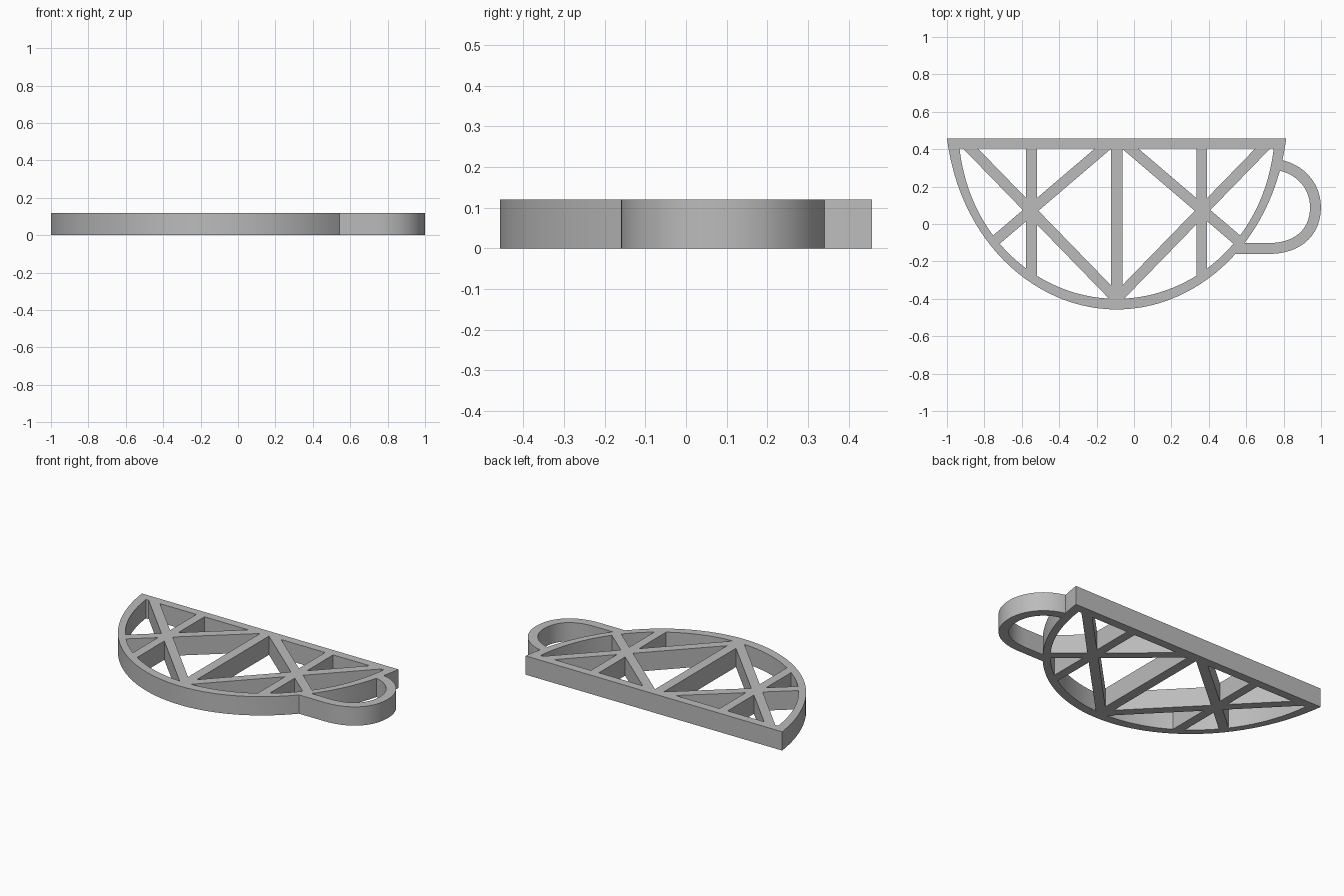
import bpy
import bmesh
from mathutils import Vector
from mathutils.geometry import interpolate_bezier

cube = bpy.data.objects.get("Cube")
if cube:
    bpy.data.objects.remove(cube)

HEIGHT = 0.12
MID = -0.093          # mirror line of the cup
STEPS = 28

grey = bpy.data.materials.new("plain grey")
grey.use_nodes = True
colour = (0.5, 0.5, 0.5, 1)
grey.diffuse_color = colour
grey.node_tree.nodes["Principled BSDF"].inputs["Base Color"].default_value = colour


def bezier(*points):
    return [p.to_2d() for p in interpolate_bezier(*[Vector((*p, 0)) for p in points], STEPS)]


def flip(p):
    return Vector((2 * MID - p[0], p[1]))


def band(name, side_a, side_b, closed=False):
    """Solid strip between two matching outlines, standing on the ground."""
    bm = bmesh.new()
    rows = [[bm.verts.new((p[0], p[1], z)) for p in side]
            for side, z in ((side_a, 0), (side_b, 0), (side_b, HEIGHT), (side_a, HEIGHT))]
    count = len(side_a)
    for i in range(count if closed else count - 1):
        j = (i + 1) % count
        for k in range(4):
            a, b = rows[k], rows[(k + 1) % 4]
            bm.faces.new((a[i], a[j], b[j], b[i]))
    if not closed:
        for i in (0, -1):
            bm.faces.new([row[i] for row in rows])
    bmesh.ops.recalc_face_normals(bm, faces=bm.faces)
    mesh = bpy.data.meshes.new(name)
    bm.to_mesh(mesh)
    bm.free()
    mesh.materials.append(grey)
    obj = bpy.data.objects.new(name, mesh)
    bpy.context.collection.objects.link(obj)
    return obj


def strip(name, path, width):
    """Band of constant width along a centre line."""
    path = [Vector(p) for p in path]
    left, right = [], []
    for i, p in enumerate(path):
        d = (path[min(i + 1, len(path) - 1)] - path[max(i - 1, 0)]).normalized()
        side = Vector((-d.y, d.x)) * width / 2
        left.append(p + side)
        right.append(p - side)
    return band(name, left, right)


def cup_outline(*points):
    half = bezier(*points)
    return half + [flip(p) for p in reversed(half[:-1])]


# Cup rim: straight lip and curved bowl
outer = cup_outline((0.814, 0.457), (0.74, -0.11), (0.33, -0.457), (MID, -0.457))
inner = cup_outline((0.747, 0.403), (0.69, -0.09), (0.31, -0.4), (MID, -0.4))
cup = band("cup_frame", outer, inner, closed=True)

# Inner struts, mirrored in pairs
parts = [strip("centre_strut", [(MID, 0.43), (MID, -0.43)], 0.062)]
pairs = {
    "upright_strut": [(-0.548, 0.43), (-0.548, -0.275)],
    "long_diagonal": [(-0.9, 0.43), (-0.088, -0.405)],
    "short_diagonal": [(-0.134, 0.43), (-0.755, -0.1)],
}
for name, path in pairs.items():
    parts.append(strip("right_" + name, path, 0.057))
    parts.append(strip("left_" + name, [flip(p) for p in path], 0.057))

# Handle loop
upper = bezier((0.765, 0.317), (0.88, 0.3), (0.97, 0.21), (0.97, 0.09))
lower = bezier((0.97, 0.09), (0.97, -0.05), (0.87, -0.131), (0.72, -0.131))
parts.append(strip("handle", upper + lower[1:] + [Vector((0.54, -0.131))], 0.058))

# Fuse everything into one solid
bpy.ops.object.select_all(action='DESELECT')
bpy.context.view_layer.objects.active = cup
cup.select_set(True)
for part in parts:
    union = cup.modifiers.new("join", 'BOOLEAN')
    union.operation = 'UNION'
    union.solver = 'EXACT'
    union.object = part
    bpy.ops.object.modifier_apply(modifier=union.name)
    bpy.data.objects.remove(part)
bpy.ops.object.shade_smooth_by_angle()
